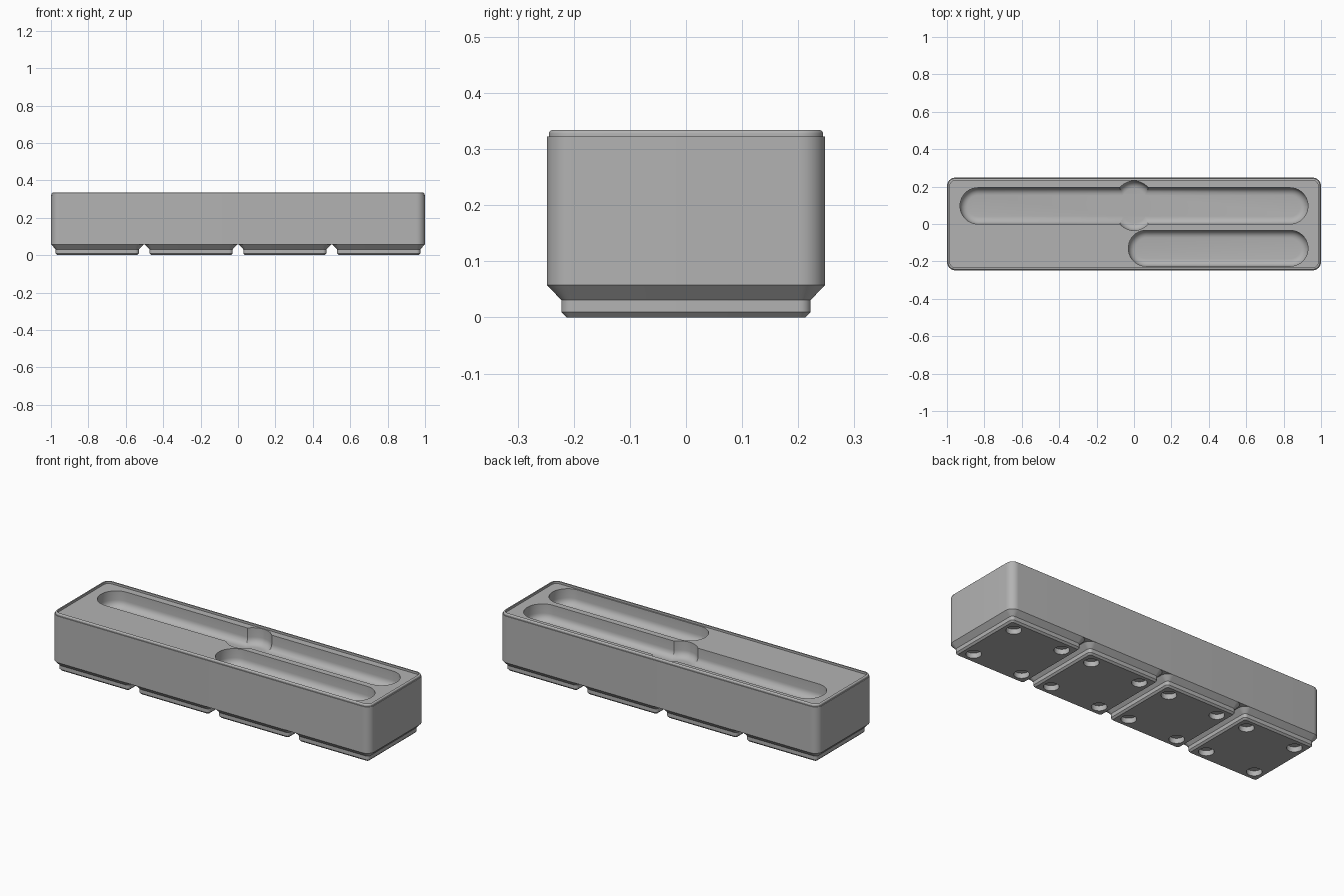
import bpy
import math

if "Cube" in bpy.data.objects:
    bpy.data.objects.remove(bpy.data.objects["Cube"], do_unlink=True)

grey = bpy.data.materials.new("plain grey")
grey.use_nodes = True
grey.diffuse_color = (0.45, 0.45, 0.45, 1)
grey.node_tree.nodes["Principled BSDF"].inputs["Base Color"].default_value = (0.45, 0.45, 0.45, 1)

STEPS = 10  # segments per rounded corner


def ring(hx, hy, r, z):
    """Rounded rectangle outline at height z."""
    pts = []
    for q, (sx, sy) in enumerate(((1, 1), (-1, 1), (-1, -1), (1, -1))):
        for i in range(STEPS + 1):
            a = (q + i / STEPS) * math.pi / 2
            pts.append((sx * (hx - r) + r * math.cos(a), sy * (hy - r) + r * math.sin(a), z))
    return pts


def loft(name, hx, hy, r, profile, loc=(0, 0, 0), scale_x=1):
    """Closed solid from (inset, height) pairs swept round a rounded rectangle."""
    n = 4 * (STEPS + 1)
    verts, faces = [], []
    for inset, z in profile:
        verts += ring(hx - inset, hy - inset, max(r - inset, 0.004), z)
    for k in range(len(profile) - 1):
        for i in range(n):
            j = (i + 1) % n
            faces.append((k * n + i, k * n + j, (k + 1) * n + j, (k + 1) * n + i))
    faces.append(tuple(reversed(range(n))))
    faces.append(tuple(range(len(verts) - n, len(verts))))
    mesh = bpy.data.meshes.new(name)
    mesh.from_pydata([(x * scale_x, y, z) for x, y, z in verts], [], faces)
    mesh.validate()
    mesh.materials.append(grey)
    obj = bpy.data.objects.new(name, mesh)
    obj.location = loc
    bpy.context.collection.objects.link(obj)
    return obj


def select(obj):
    bpy.ops.object.select_all(action="DESELECT")
    obj.select_set(True)
    bpy.context.view_layer.objects.active = obj


def cut(obj, cutters):
    for c in cutters:
        mod = obj.modifiers.new("cut", "BOOLEAN")
        mod.operation, mod.solver, mod.object = "DIFFERENCE", "EXACT", c
        select(obj)
        bpy.ops.object.modifier_apply(modifier=mod.name)
        bpy.data.objects.remove(c, do_unlink=True)


def smooth(obj):
    select(obj)
    bpy.ops.object.shade_smooth_by_angle(angle=math.radians(30))


HX, HY, CORNER = 1.0, 0.248, 0.045
BASE, SHOULDER, TOP = 0.058, 0.322, 0.334

# Block with a small stepped shoulder and rounded rim
rim = [(0.004 + 0.006 * (1 - math.cos(a)), TOP - 0.006 + 0.006 * math.sin(a))
       for a in (math.pi / 8 * i for i in range(5))]
tray = loft("tray_body", HX, HY, CORNER,
            [(0, BASE), (0, SHOULDER), (0.004, SHOULDER)] + rim)

# Shallow recess inside the rim
recess = loft("recess_cutter", HX - 0.015, HY - 0.015, CORNER - 0.015,
              [(0, SHOULDER), (0, TOP + 0.02)])

# Long and short troughs plus the finger hole, all with filleted floors
FLOOR, FILLET = 0.23, 0.04
trough = [(FILLET * (1 - math.sin(a)), FLOOR + FILLET * (1 - math.cos(a)))
          for a in (math.pi / 12 * i for i in range(7))] + [(0, TOP + 0.04)]
long_trough = loft("long_cutter", 0.93, 0.097, 0.096, trough, (0, 0.097, 0))
short_trough = loft("short_cutter", 0.48, 0.096, 0.095, trough, (0.45, -0.13, 0))
finger_hole = loft("finger_cutter", 0.1325, 0.1325, 0.132, trough, (0, 0.0975, 0), 0.84)
cut(tray, [recess, long_trough, short_trough, finger_hole])
smooth(tray)

# Stepped foot with four round magnet holes
PITCH = 0.5015
foot = loft("foot_1", HY, HY, CORNER,
            [(0.035, 0), (0.0257, 0.0095), (0.0257, 0.031), (0, BASE)])
magnets = [loft("magnet_cutter", 0.039, 0.039, 0.0389, [(0, -0.02), (0, 0.0287)],
                (sx * 0.155, sy * 0.155, 0)) for sx in (-1, 1) for sy in (-1, 1)]
cut(foot, magnets)
smooth(foot)
foot.location.x = -1.5 * PITCH
for i in range(1, 4):
    copy = foot.copy()
    copy.name = f"foot_{i + 1}"
    copy.location.x = (i - 1.5) * PITCH
    bpy.context.collection.objects.link(copy)
